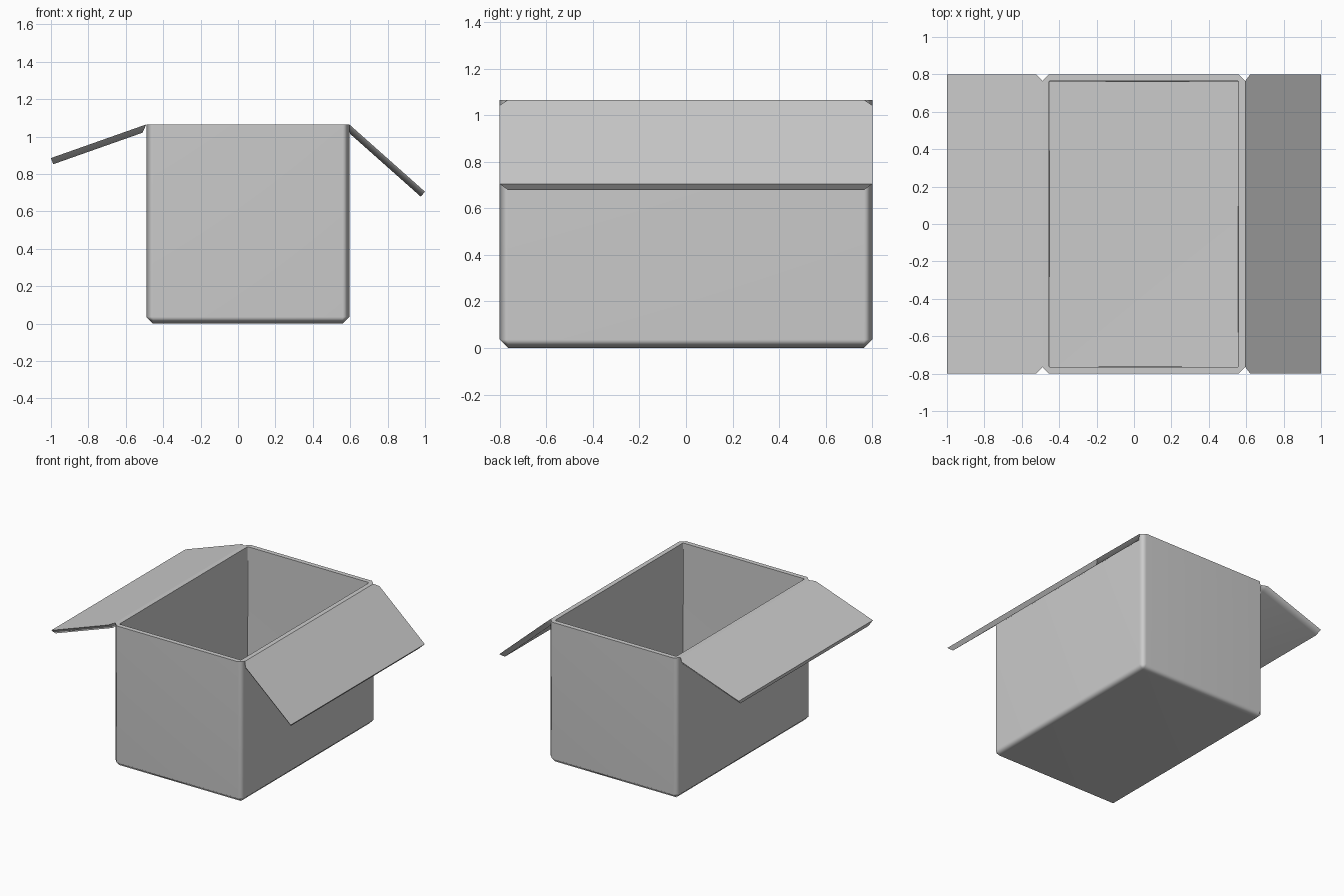
import bpy, bmesh
from math import radians, atan2
from mathutils import Vector, Matrix

cube = bpy.data.objects.get("Cube")
if cube:
    bpy.data.objects.remove(cube, do_unlink=True)

LEFT, RIGHT, HALF, TOP = -0.49, 0.595, 0.8, 1.065
WALL, CHAMFER = 0.035, 0.036
MIDDLE = (LEFT + RIGHT) / 2

grey = bpy.data.materials.new("plain grey")
grey.use_nodes = True
colour = (0.6, 0.6, 0.6, 1)
grey.diffuse_color = colour
grey.node_tree.nodes["Principled BSDF"].inputs["Base Color"].default_value = colour


def finish(name, bm):
    """Turn a bmesh into a smooth shaded object."""
    mesh = bpy.data.meshes.new(name)
    bm.to_mesh(mesh)
    bm.free()
    mesh.materials.append(grey)
    obj = bpy.data.objects.new(name, mesh)
    bpy.context.collection.objects.link(obj)
    bpy.ops.object.select_all(action="DESELECT")
    obj.select_set(True)
    bpy.context.view_layer.objects.active = obj
    bpy.ops.object.shade_smooth_by_angle(angle=radians(60))
    weighted = obj.modifiers.new("even shading", "WEIGHTED_NORMAL")
    weighted.keep_sharp = True


def at_top(vert):
    return vert.co.z > TOP - 0.001


def open_shell(inset, chamfer, inward):
    """Make a chamfered tub without a lid."""
    bm = bmesh.new()
    size = (RIGHT - LEFT - 2 * inset, 2 * (HALF - inset), TOP - inset, 1)
    matrix = Matrix.Translation((MIDDLE, 0, (TOP + inset) / 2)) @ Matrix.Diagonal(size)
    bmesh.ops.create_cube(bm, size=1, matrix=matrix)
    edges = [e for e in bm.edges if not all(at_top(v) for v in e.verts)]
    bmesh.ops.bevel(bm, geom=edges, offset=chamfer, segments=1, affect="EDGES")
    lids = [f for f in bm.faces if all(at_top(v) for v in f.verts)]
    bmesh.ops.delete(bm, geom=lids, context="FACES")
    if inward:
        bmesh.ops.reverse_faces(bm, faces=bm.faces[:])
    return bm


def rim_loop(verts):
    """Order rim corners around the opening."""
    return sorted((v for v in verts if at_top(v)),
                  key=lambda v: atan2(v.co.y, v.co.x - MIDDLE))


# Box body: outer and inner shells joined by a flat rim
body = open_shell(0, CHAMFER, False)
outer = rim_loop(body.verts)
lining = open_shell(WALL, 0.006, True)
lining_mesh = bpy.data.meshes.new("lining")
lining.to_mesh(lining_mesh)
lining.free()
body.from_mesh(lining_mesh)
bpy.data.meshes.remove(lining_mesh)
inner = rim_loop(v for v in body.verts if v not in outer)
for i in range(len(outer)):
    body.faces.new((outer[i - 1], outer[i], inner[i], inner[i - 1]))
body.normal_update()
finish("box_body", body)


def flap(name, hinge, tip):
    """Folded-out flap with mitred hinge corners and a narrower underside."""
    hinge, tip = Vector((hinge, 0, TOP)), Vector(tip)
    along = (tip - hinge).normalized()
    down = along.cross(Vector((0, 1, 0))) * WALL
    if down.z > 0:
        down = -down
    step = along * WALL
    bm = bmesh.new()

    def add(point, y):
        return bm.verts.new(point + Vector((0, y, 0)))

    narrow = HALF - WALL
    upper = [add(hinge, -narrow), add(hinge + step, -HALF), add(tip, -HALF),
             add(tip, HALF), add(hinge + step, HALF), add(hinge, narrow)]
    under = [add(hinge + step + down, -narrow), add(tip + down, -narrow),
             add(tip + down, narrow), add(hinge + step + down, narrow)]
    a, b, c, d, e, f = upper
    p, q, r, s = under
    for face in (upper, under, (a, b, p), (b, c, q, p), (c, d, r, q),
                 (d, e, s, r), (e, f, s), (f, a, p, s)):
        bm.faces.new(face)
    bmesh.ops.recalc_face_normals(bm, faces=bm.faces)
    finish(name, bm)


# Side flaps, each folded down by a different amount
flap("right_flap", LEFT, (-1.0, 0, 0.885))
flap("left_flap", RIGHT, (1.0, 0, 0.705))
